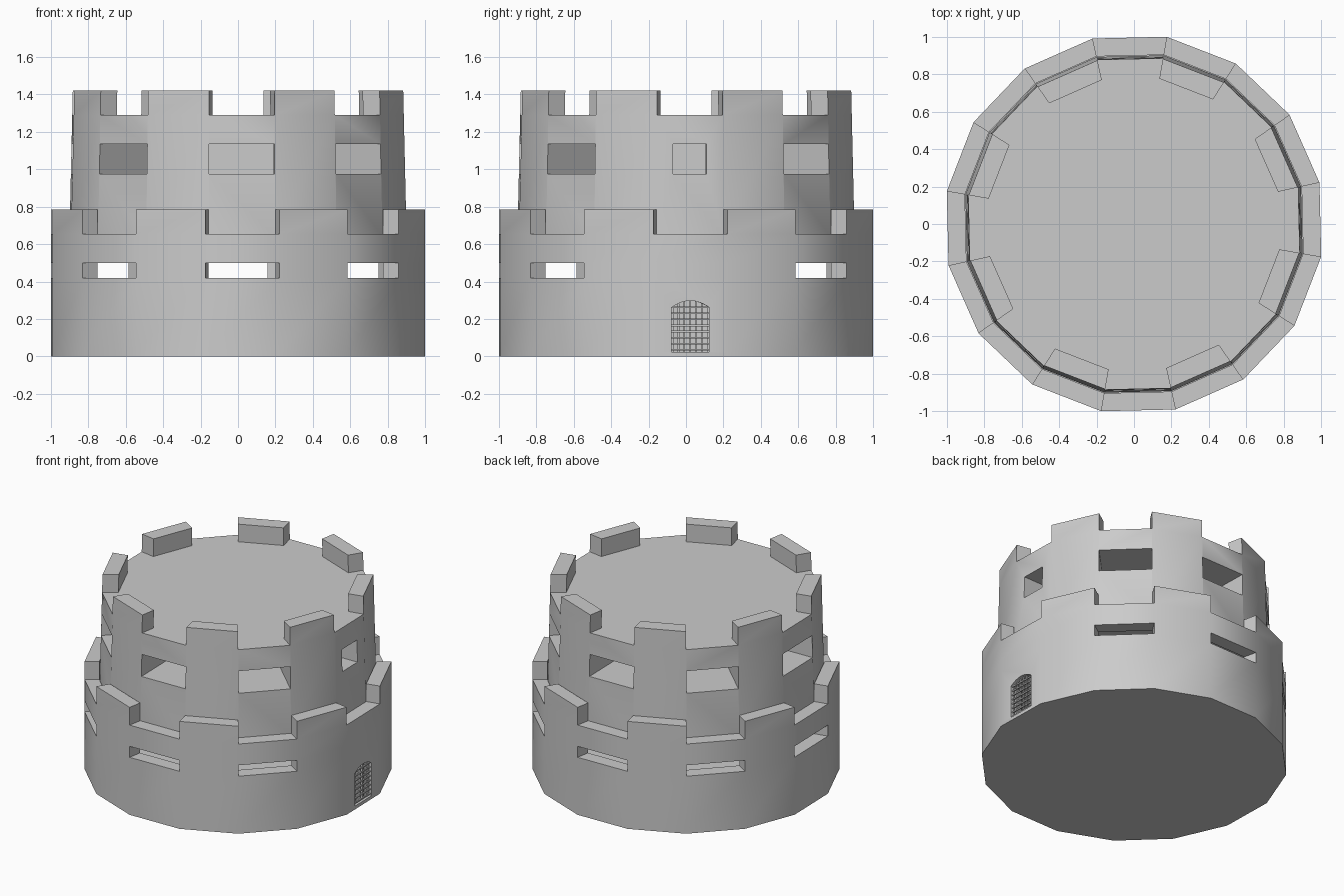
import bpy, bmesh
from math import cos, sin, pi, radians
from mathutils import Matrix, Vector

if "Cube" in bpy.data.objects:
    bpy.data.objects.remove(bpy.data.objects["Cube"])

N = 16
STEP = 2 * pi / N
TWIST = radians(1.35)          # slight turn of the whole tower


def finish(name, bm):
    me = bpy.data.meshes.new(name)
    bm.to_mesh(me)
    bm.free()
    ob = bpy.data.objects.new(name, me)
    bpy.context.collection.objects.link(ob)
    return ob


def ring_cells(name, radii, zs, scale, solid):
    """Skin of the solid cells of a cylindrical grid: solid(ring, sector, level)."""
    bm = bmesh.new()
    cache = {}

    def v(i, k, j):
        key = (i, k % N if radii[i] else 0, j)
        if key not in cache:
            a = TWIST + (k - 0.5) * STEP
            r = radii[i] * scale(zs[j])
            cache[key] = bm.verts.new((r * cos(a), r * sin(a), zs[j]))
        return cache[key]

    def filled(i, k, j):
        return 0 <= i < len(radii) - 1 and 0 <= j < len(zs) - 1 and solid(i, k % N, j)

    sides = [((1, 0, 0), ((1, 0, 0), (1, 1, 0), (1, 1, 1), (1, 0, 1))),
             ((-1, 0, 0), ((0, 0, 0), (0, 0, 1), (0, 1, 1), (0, 1, 0))),
             ((0, 1, 0), ((0, 1, 0), (0, 1, 1), (1, 1, 1), (1, 1, 0))),
             ((0, -1, 0), ((0, 0, 0), (1, 0, 0), (1, 0, 1), (0, 0, 1))),
             ((0, 0, 1), ((0, 0, 1), (1, 0, 1), (1, 1, 1), (0, 1, 1))),
             ((0, 0, -1), ((0, 0, 0), (0, 1, 0), (1, 1, 0), (1, 0, 0)))]
    for i in range(len(radii) - 1):
        for k in range(N):
            for j in range(len(zs) - 1):
                if not filled(i, k, j):
                    continue
                for (di, dk, dj), cs in sides:
                    if filled(i + di, k + dk, j + dj):
                        continue
                    vs = list(dict.fromkeys(v(i + a, k + b, j + c) for a, b, c in cs))
                    if len(vs) > 2:
                        bm.faces.new(vs)
    bmesh.ops.recalc_face_normals(bm, faces=bm.faces)
    return finish(name, bm)


def add_box(bm, lo, hi, angle):
    """Box between two corners, turned about the tower axis."""
    lo, hi = Vector(lo), Vector(hi)
    m = (Matrix.Rotation(angle, 4, 'Z') @ Matrix.Translation((lo + hi) / 2)
         @ Matrix.Diagonal((*(hi - lo), 1)))
    bmesh.ops.create_cube(bm, size=1, matrix=m)


def cut(ob, cutter):
    mod = ob.modifiers.new("cut", 'BOOLEAN')
    mod.operation, mod.solver, mod.object = 'DIFFERENCE', 'EXACT', cutter
    cutter.hide_render = True
    bpy.context.view_layer.objects.active = ob
    bpy.ops.object.modifier_apply(modifier=mod.name)
    bpy.data.objects.remove(cutter)


def smooth(ob):
    bpy.ops.object.select_all(action='DESELECT')
    ob.select_set(True)
    bpy.context.view_layer.objects.active = ob
    bpy.ops.object.shade_smooth_by_angle(angle=radians(30))


# Lower tier: hollow wall with slot windows and battlements on alternate sides
def lower_solid(i, k, j):
    if i == 0:
        return j == 0
    if j == 2:
        return k % 2 == 1 or k == 0
    return j < 4 or k % 2 == 1


lower = ring_cells("lower_tier", [0, 0.918, 1.016],
                   [0, 0.02, 0.42, 0.5, 0.655, 0.785], lambda z: 1, lower_solid)

# Upper tier: slightly tapered drum with a deck and battlements
upper = ring_cells("upper_tier", [0, 0.805, 0.915], [0.64, 1.29, 1.42],
                   lambda z: 1 - 0.02 * (z - 0.64) / 0.78,
                   lambda i, k, j: j == 0 or (i == 1 and k % 2 == 1))

# Deep upper windows, narrower above the gate
bm = bmesh.new()
for k in range(8):
    w = 0.09 if k == 0 else 0.175
    add_box(bm, (0.49, -w, 0.975), (1.1, w, 1.135), TWIST + k * pi / 4)
cut(upper, finish("window_cutter", bm))


# Arched gateway
def arch(y):
    return 0.297 - 0.035 * (y / 0.1) ** 2


bm = bmesh.new()
ys = [0.1 - 0.2 * t / 8 for t in range(9)]
prof = [(-0.1, 0.024), (0.1, 0.024)] + [(y, arch(y)) for y in ys]
face = bm.faces.new([bm.verts.new((0.88, y, z)) for y, z in prof])
ext = bmesh.ops.extrude_face_region(bm, geom=[face])
bmesh.ops.translate(bm, vec=(0.2, 0, 0),
                    verts=[g for g in ext["geom"] if isinstance(g, bmesh.types.BMVert)])
bmesh.ops.recalc_face_normals(bm, faces=bm.faces)
bmesh.ops.rotate(bm, verts=bm.verts, matrix=Matrix.Rotation(TWIST, 3, 'Z'))
cut(lower, finish("gate_cutter", bm))

# Gate lattice
bm = bmesh.new()
t = 0.0045
for n in range(7):
    y = -0.095 + n * 0.19 / 6
    add_box(bm, (0.968, y - t, 0.02), (0.977, y + t, arch(y)), TWIST)
for n in range(8):
    z = 0.035 + n * 0.0325
    add_box(bm, (0.977, -0.1, z - t), (0.986, 0.1, z + t), TWIST)
finish("gate_lattice", bm)

smooth(lower)
smooth(upper)
